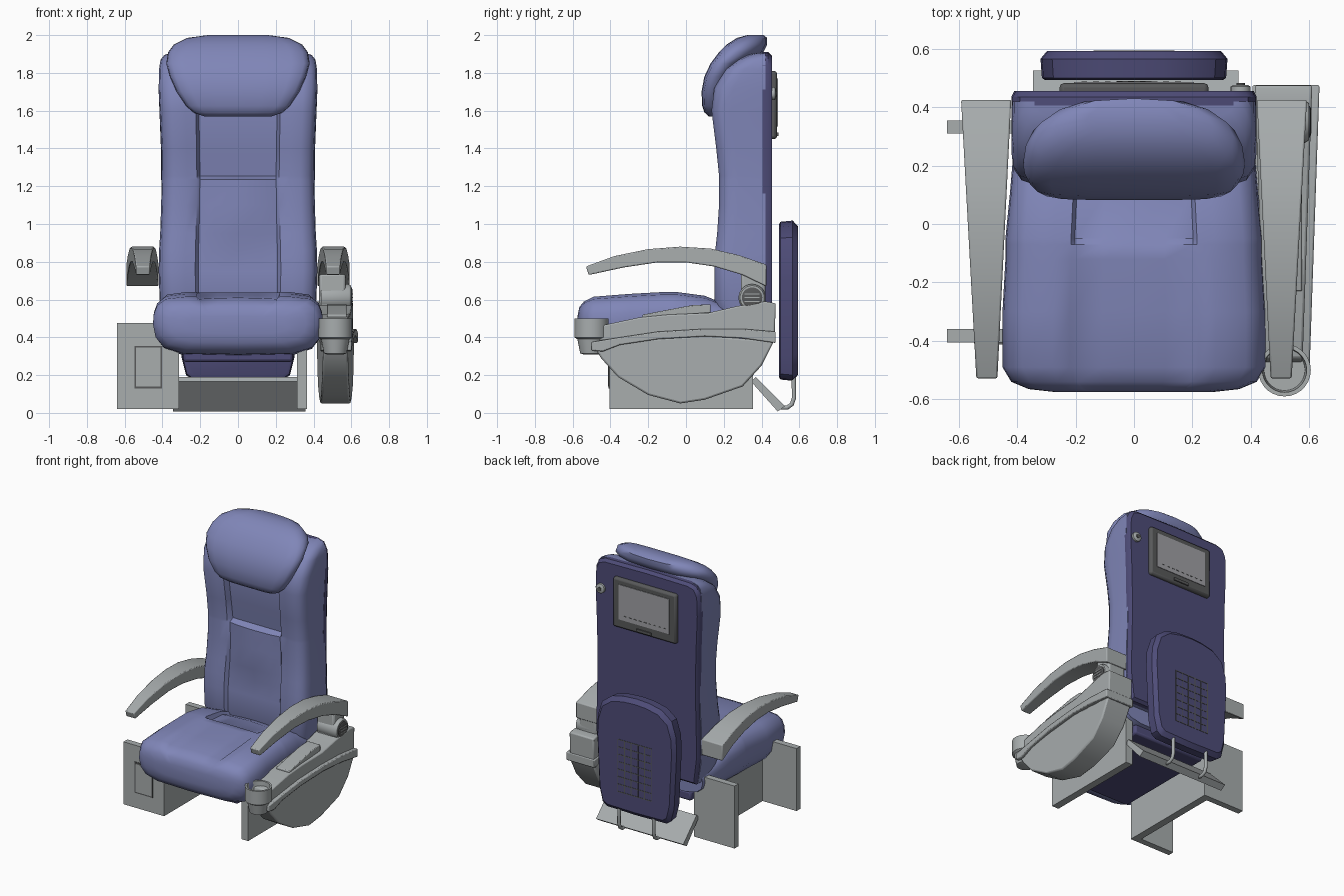
import bpy, bmesh, math
from mathutils import Vector

cube = bpy.data.objects.get("Cube")
if cube:
    bpy.data.objects.remove(cube, do_unlink=True)


def material(name, rgb):
    lin = [(c / 255 / 12.92 if c < 11 else ((c / 255 + 0.055) / 1.055) ** 2.4) for c in rgb]
    m = bpy.data.materials.new(name)
    m.use_nodes = True
    m.diffuse_color = (*lin, 1)
    m.node_tree.nodes["Principled BSDF"].inputs["Base Color"].default_value = (*lin, 1)
    return m


BLUE = material("upholstery blue", (128, 134, 184))
NAVY = material("back shell navy", (78, 76, 120))
GREY = material("plastic grey", (168, 173, 174))
DARK = material("dark grey", (88, 89, 90))
SCREEN = material("screen grey", (160, 161, 165))


def finish(ob, mat, angle=35):
    ob.data.materials.append(mat)
    bpy.context.collection.objects.link(ob)
    bpy.ops.object.select_all(action='DESELECT')
    ob.select_set(True)
    bpy.context.view_layer.objects.active = ob
    bpy.ops.object.shade_smooth_by_angle(angle=math.radians(angle))
    return ob


def loft(name, rings, mat, angle=35, bevel=0):
    """Skin a list of equal-length closed rings and cap both ends."""
    bm = bmesh.new()
    vs = [[bm.verts.new(p) for p in r] for r in rings]
    n = len(rings[0])
    for a, b in zip(vs, vs[1:]):
        for i in range(n):
            j = (i + 1) % n
            bm.faces.new((a[i], a[j], b[j], b[i]))
    bm.faces.new(vs[0])
    bm.faces.new(vs[-1])
    bmesh.ops.recalc_face_normals(bm, faces=bm.faces)
    me = bpy.data.meshes.new(name)
    bm.to_mesh(me)
    bm.free()
    ob = finish(bpy.data.objects.new(name, me), mat, angle)
    if bevel:
        mod = ob.modifiers.new("soft_edges", 'BEVEL')
        mod.width, mod.segments, mod.limit_method = bevel, 2, 'ANGLE'
    return ob


def box(name, x, y, z, mat, bevel=0):
    ring = lambda h: [(x[0], y[0], h), (x[1], y[0], h), (x[1], y[1], h), (x[0], y[1], h)]
    return loft(name, [ring(z[0]), ring(z[1])], mat, bevel=bevel)


def side_prism(name, profile, inner, outer, mat, bevel=0):
    """Side (y, z) profile spanning x from inner(y) to outer(y)."""
    return loft(name, [[(f(y), y, z) for y, z in profile] for f in (inner, outer)], mat, bevel=bevel)


def mirrored(half):
    """Complete a half outline that starts and ends on the centre line."""
    return half + [(-x, v) for x, v in reversed(half[1:-1])]


def lathe(name, centre, steps, mat, axis='Z', n=28):
    rings = []
    for r, h in steps:
        ring = []
        for i in range(n):
            c, s = r * math.cos(i * math.tau / n), r * math.sin(i * math.tau / n)
            ring.append(Vector(centre) + Vector({'Z': (c, s, h), 'X': (h, c, s), 'Y': (c, h, s)}[axis]))
        rings.append(ring)
    return loft(name, rings, mat)


def xz_slab(name, half, layers, mat, pivot):
    """Front outline stacked along y; each layer is (y, inset scale)."""
    pts = mirrored(half)
    return loft(name, [[(x * s, y, pivot + (z - pivot) * s) for x, z in pts] for y, s in layers], mat)


# Seat cushion: rings run front to back (y, half width, bottom, top, centre recess)
rings = []
for y, w, zb, zt, r in [(-.575, .27, .42, .51, 0), (-.565, .36, .37, .56, .003), (-.54, .42, .335, .59, .006),
                        (-.49, .45, .31, .615, .012), (-.3, .45, .30, .63, .016), (-.12, .44, .30, .64, .004),
                        (-.07, .44, .30, .64, .004), (-.05, .44, .30, .64, .035), (.1, .425, .30, .62, .02),
                        (.22, .415, .31, .57, .02), (.38, .40, .34, .52, .0)]:
    h = zt - zb
    half = [(0, 1 - r * .4 / h), (.24, 1 - r * .6 / h), (.46, 1 - r / h), (.49, 1), (.62, 1), (.85, .96), (.95, .85),
            (.99, .7), (1, .52), (.97, .3), (.87, .12), (.65, .02), (0, 0)]
    rings.append([(fx * w, y, zb + fz * h) for fx, fz in mirrored(half)])
loft("seat_cushion", rings, BLUE, 40)
box("seat_base", (-.29, .29), (-.42, .36), (.27, .34), NAVY, .015)

# Backrest: rings run upward (z, half width, front y, recess, lumbar bulge)
rings = []
for z, w, f, r, b in [(.45, .39, .2, .03, 0), (.6, .415, .15, .03, 0), (.75, .42, .15, .035, 0), (.86, .418, .155, .04, .0),
                      (.95, .412, .165, .035, .025), (1.1, .407, .175, .03, .03), (1.235, .404, .175, .02, .015),
                      (1.255, .404, .175, .055, 0), (1.4, .406, .16, .05, 0), (1.6, .415, .135, .05, 0),
                      (1.72, .42, .15, .05, 0), (1.82, .418, .21, .03, 0), (1.87, .41, .28, .01, 0),
                      (1.895, .39, .33, 0, 0), (1.905, .36, .37, 0, 0)]:
    half = [(0, f + r - b), (.3 * w, f + r - b * .7), (.5 * w, f + r), (.54 * w, f + .012), (.67 * w, f + .005),
            (.82 * w, f), (w - .03, f + .015), (w - .006, f + .05), (w, f + .1), (w, .42), (0, .42)]
    rings.append([(x, min(y, .42), z) for x, y in mirrored(half)])
loft("backrest", rings, BLUE, 40)
xz_slab("back_shell", [(0, .45), (.39, .45), (.415, .65), (.405, 1.1), (.408, 1.4), (.42, 1.7), (.415, 1.84),
                       (.39, 1.89), (.34, 1.905), (0, 1.91)],
        [(.405, 1), (.435, 1), (.455, .975)], NAVY, 1.15)

# Headrest pillow: (z, half width, front y, back y)
rings = []
for z, w, f, b in [(1.57, .18, .12, .19), (1.59, .235, .098, .21), (1.625, .275, .086, .22), (1.70, .325, .082, .24),
                   (1.78, .36, .097, .27), (1.85, .38, .13, .32), (1.91, .37, .175, .41), (1.95, .34, .215, .43),
                   (1.985, .27, .27, .43), (2.0, .16, .325, .41)]:
    d = b - f
    half = [(0, 0), (.4, .0), (.75, .02), (.92, .08), (.985, .22), (1, .4), (.93, .62), (.75, .82), (.5, .95), (0, 1)]
    rings.append([(fx * w, f + fy * d, z) for fx, fy in mirrored(half)])
loft("headrest", rings, BLUE, 50)

# Curved, tapering armrests on both sides
arm = [(-.53, .775), (-.38, .83), (-.2, .867), (-.03, .88), (.13, .87), (.28, .835), (.425, .785),
       (.425, .67), (.3, .73), (.15, .775), (0, .797), (-.15, .797), (-.33, .77), (-.515, .73)]
for side, s in (("left", 1), ("right", -1)):
    side_prism(side + "_armrest", arm, lambda y: s * (.42 + .047 * (.43 - y) / .95),
               lambda y: s * (.592 - .052 * (.43 - y) / .95), GREY, .006)

# Side console on the model's left
inner = lambda y: .405 + .035 * (.48 - y)
outer = lambda y: .635 - .035 * (.48 - y)
belly = [(-.49, .36), (-.45, .29), (-.36, .19), (-.2, .095), (-.03, .05), (.1, .07), (.3, .14), (.4, .25), (.465, .38),
         (.1, .41), (-.2, .39)]
side_prism("console_belly", belly, lambda y: inner(y) + .012, lambda y: outer(y) - .02, GREY, .01)
lip = [(-.5, .33), (-.44, .325), (-.35, .36), (-.15, .39), (.1, .405), (.3, .395), (.475, .37),
       (.475, .43), (.3, .445), (.1, .445), (-.15, .43), (-.35, .40), (-.5, .375)]
side_prism("console_lip", lip, inner, outer, GREY, .006)
deck = [(-.48, .38), (-.35, .39), (-.15, .42), (.1, .435), (.3, .435), (.47, .42),
        (.475, .58), (.42, .59), (.27, .565), (.12, .53), (-.1, .52), (-.25, .505), (-.46, .46)]
side_prism("console_deck", deck, lambda y: inner(y) + .008, lambda y: outer(y) - .025, GREY, .008)
side_prism("console_tray", [(-.23, .50), (.13, .53), (.13, .575), (.03, .57), (-.23, .52)],
           lambda y: .47, lambda y: .575, GREY, .005)
lathe("cup_holder", (.515, -.5, 0), [(.045, .31), (.06, .315), (.075, .39), (.09, .40), (.09, .5),
                                     (.076, .5), (.07, .41)], GREY)
box("armrest_mount", (.43, .57), (.29, .42), (.54, .74), GREY, .015)
lathe("pivot_housing", (0, .35, .61), [(.07, .44), (.072, .585), (.064, .598)], GREY, 'X')
lathe("pivot_disc", (0, .35, .61), [(.054, .59), (.054, .602), (.046, .605)], DARK, 'X')
for k in range(3):
    box("disc_rib", (.6, .608), (.31, .39), (.59 + .02 * k - .003, .59 + .02 * k + .003), GREY)

# Floor frame: two side panels and two outward plates
for side, s in (("left", 1), ("right", -1)):
    box(side + "_frame_panel", sorted((s * .312, s * .366)), (-.405, .355), (.02, .475), GREY)
for end, y in (("front", -.405), ("rear", .31)):
    box(end + "_frame_plate", (-.64, -.34), (y, y + .045), (.02, .475), GREY)
box("plate_window", (-.548, -.402), (-.409, -.4), (.13, .355), DARK)
box("plate_window_cover", (-.54, -.41), (-.412, -.4), (.14, .345), GREY)

# Sloping foot plate behind the seat
side_prism("foot_plate", [(.345, .165), (.37, .19), (.525, .035), (.485, .008)], lambda y: -.345, lambda y: .358, GREY)

# Folded rear panel with grid and support tubes
xz_slab("rear_panel", [(0, .17), (.24, .175), (.275, .2), (.3, .3), (.32, .7), (.315, .82), (.28, .93), (.2, .99),
                       (.1, 1.012), (0, 1.018)],
        [(.492, .95), (.5, .985), (.565, 1), (.592, .93)], NAVY, .6)
for i in range(6):
    x = -.135 + .27 * i / 5
    box("grid_upright", (x - .003, x + .003), (.59, .594), (.32, .70), DARK)
for i in range(8):
    z = .32 + .38 * i / 7
    box("grid_bar", (-.138, .138), (.59, .594), (z - .003, z + .003), DARK)
for side, x in (("left", .14), ("right", -.14)):
    cu = bpy.data.curves.new(side + "_support_tube", 'CURVE')
    cu.dimensions, cu.bevel_depth, cu.bevel_resolution, cu.use_fill_caps = '3D', .012, 3, True
    sp = cu.splines.new('POLY')
    path = [(.57, .2), (.572, .08), (.56, .045), (.535, .028), (.505, .028), (.46, .07)]
    sp.points.add(len(path) - 1)
    for p, (y, z) in zip(sp.points, path):
        p.co = (x, y, z, 1)
    tube = bpy.data.objects.new(side + "_support_tube", cu)
    cu.materials.append(GREY)
    bpy.context.collection.objects.link(tube)

# Rear monitor and headset socket
box("monitor_bezel", (-.255, .255), (.43, .482), (1.45, 1.81), DARK, .015)
box("monitor_screen", (-.205, .205), (.478, .486), (1.515, 1.77), SCREEN)
box("monitor_latch", (-.06, .06), (.478, .49), (1.465, 1.485), DARK)
for k in range(9):
    box("screen_mark", (-.18 + .04 * k, -.16 + .04 * k), (.484, .488), (1.545, 1.55), DARK)
lathe("socket_rim", (.365, 0, 1.69), [(.034, .44), (.034, .47), (.024, .476)], GREY, 'Y', 20)
lathe("socket_core", (.365, 0, 1.69), [(.015, .46), (.015, .482)], DARK, 'Y', 14)
